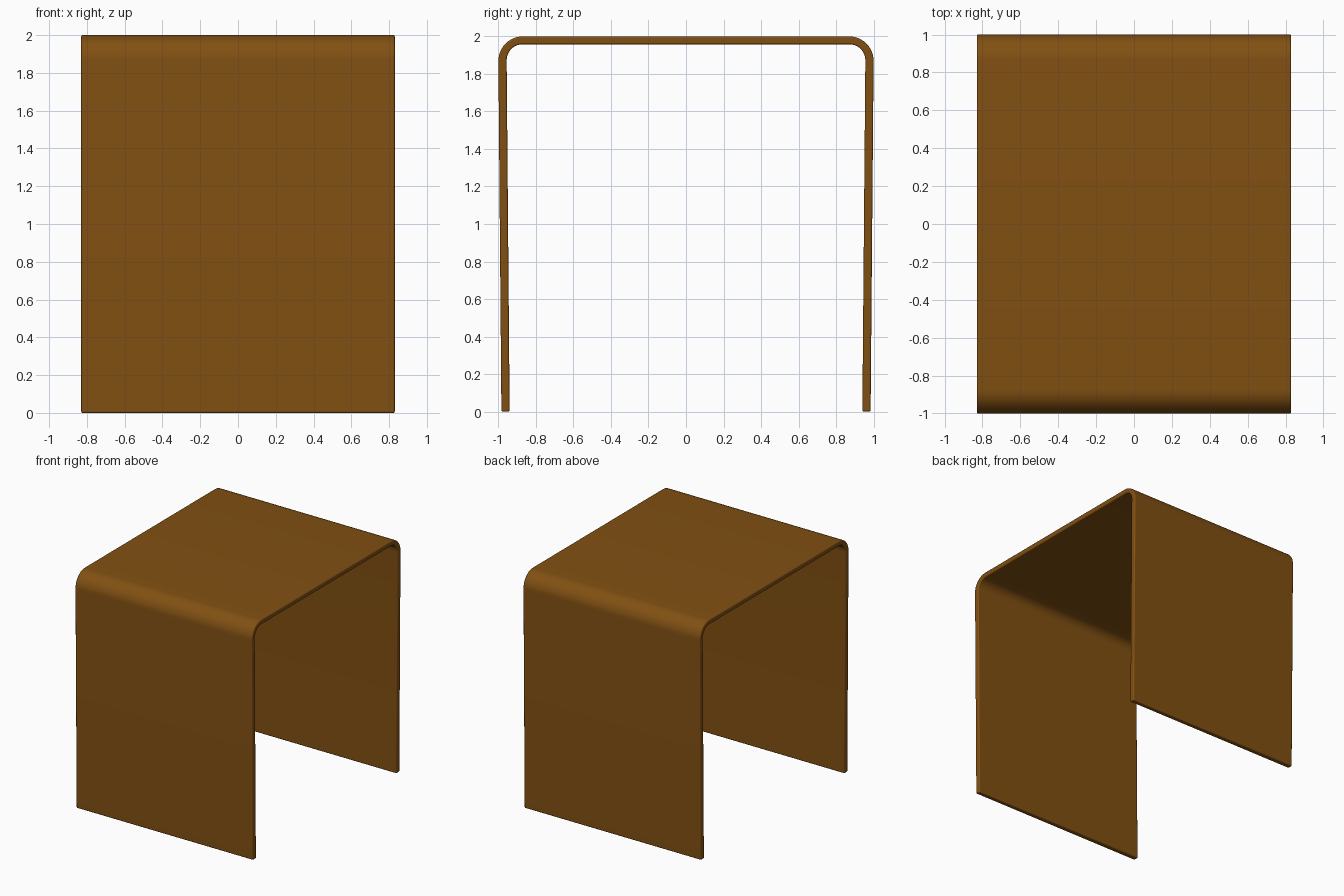
import bpy, bmesh, math

if "Cube" in bpy.data.objects:
    bpy.data.objects.remove(bpy.data.objects["Cube"])

HALF_WIDTH = 0.83
THICK = 0.044


def half_outline(foot_y, top_y, top_z, radius, steps=10):
    """Right half of one side of the sheet: foot, then rounded corner."""
    pts = [(foot_y, 0.0)]
    for i in range(steps + 1):
        a = math.pi / 2 * i / steps
        pts.append((top_y - radius + radius * math.cos(a),
                    top_z - radius + radius * math.sin(a)))
    return pts


def full_outline(half):
    return half + [(-y, z) for y, z in reversed(half)]


# Bent sheet cross-section: outer skin and inner skin, legs taper inward slightly
outer = full_outline(half_outline(0.984, 1.0, 2.0, 0.13))
inner = full_outline(half_outline(0.984 - THICK, 1.0 - THICK, 2.0 - 0.042, 0.085))

bm = bmesh.new()
rings = [[bm.verts.new((x, y, z)) for y, z in skin]
         for skin, x in ((outer, -HALF_WIDTH), (outer, HALF_WIDTH),
                         (inner, HALF_WIDTH), (inner, -HALF_WIDTH))]
for k in range(4):
    a, b = rings[k], rings[(k + 1) % 4]
    for i in range(len(a) - 1):
        bm.faces.new((a[i], a[i + 1], b[i + 1], b[i]))
# Leg bottoms
for i in (0, -1):
    bm.faces.new([r[i] for r in rings])
bmesh.ops.recalc_face_normals(bm, faces=bm.faces)

mesh = bpy.data.meshes.new("bent_table")
bm.to_mesh(mesh)
bm.free()
table = bpy.data.objects.new("bent_table", mesh)
bpy.context.collection.objects.link(table)

# Softly rounded rim
bevel = table.modifiers.new("rim", 'BEVEL')
bevel.width = 0.008
bevel.segments = 3
bevel.limit_method = 'ANGLE'
bevel.angle_limit = math.radians(40)

# Brown finish
brown = bpy.data.materials.new("brown")
brown.diffuse_color = (0.22, 0.08, 0.006, 1)
brown.use_nodes = True
brown.node_tree.nodes["Principled BSDF"].inputs["Base Color"].default_value = brown.diffuse_color
mesh.materials.append(brown)

bpy.context.view_layer.objects.active = table
table.select_set(True)
bpy.ops.object.shade_smooth_by_angle(angle=math.radians(40))
